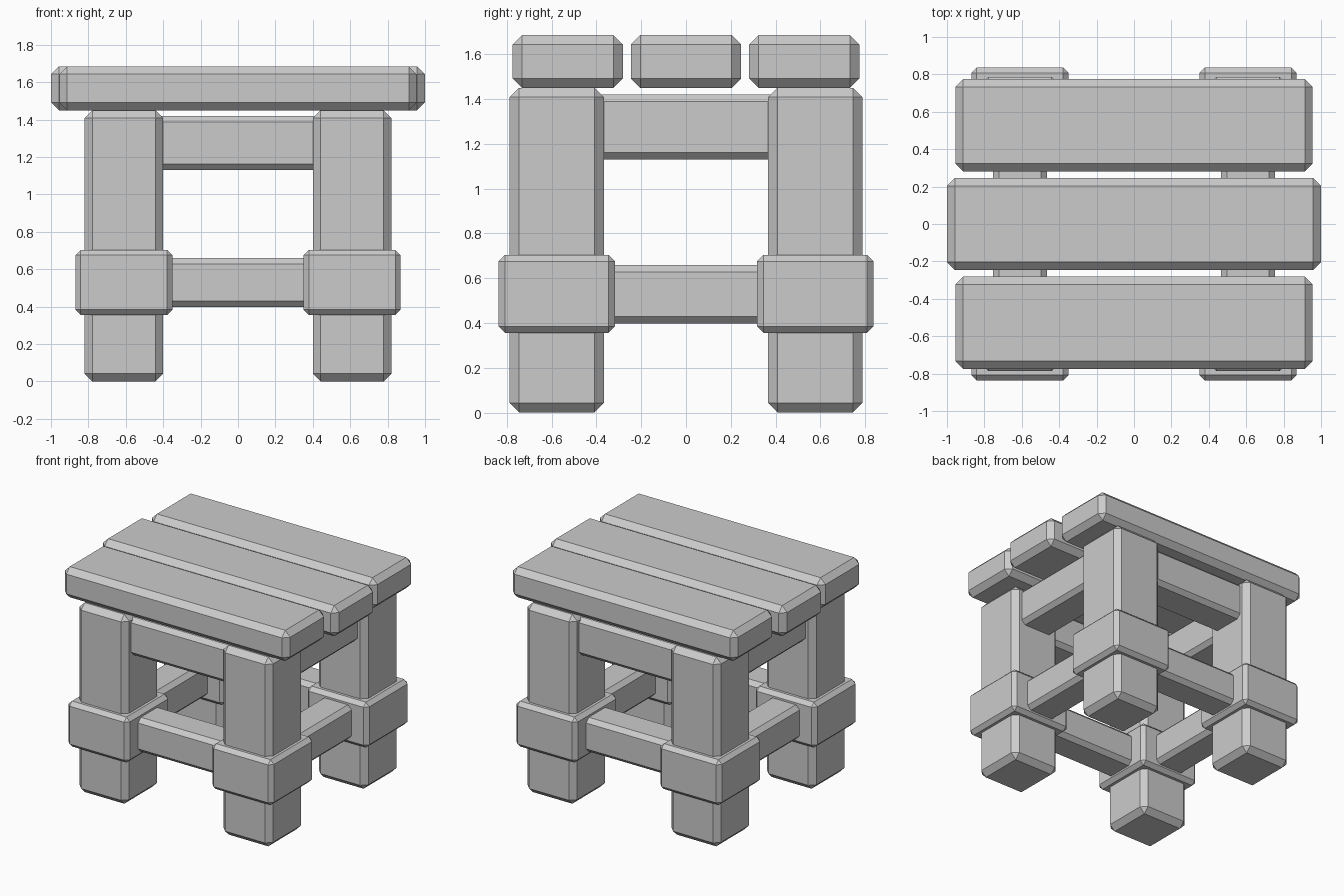
import bpy
import bmesh
from mathutils import Vector

if "Cube" in bpy.data.objects:
    bpy.data.objects.remove(bpy.data.objects["Cube"])

grey = bpy.data.materials.new("plain grey")
grey.diffuse_color = (0.6, 0.6, 0.6, 1)
grey.use_nodes = True
grey.node_tree.nodes["Principled BSDF"].inputs["Base Color"].default_value = grey.diffuse_color


def block(name, lo, hi, bevel):
    """Chamfered box between two corners."""
    lo, hi = Vector(lo), Vector(hi)
    size, mid = hi - lo, (lo + hi) / 2
    bm = bmesh.new()
    bmesh.ops.create_cube(bm, size=1)
    for v in bm.verts:
        v.co = Vector(a * b for a, b in zip(v.co, size))
    bmesh.ops.bevel(bm, geom=bm.edges[:], offset=bevel, segments=1,
                    affect='EDGES', profile=0.5)
    mesh = bpy.data.meshes.new(name)
    bm.to_mesh(mesh)
    bm.free()
    mesh.materials.append(grey)
    ob = bpy.data.objects.new(name, mesh)
    ob.location = mid
    bpy.context.collection.objects.link(ob)
    return ob


def centred(name, x, y, z0, z1, hx, hy, bevel):
    return block(name, (x - hx, y - hy, z0), (x + hx, y + hy, z1), bevel)


LX, LY = 0.61, 0.577   # leg centres

# Seat planks
centred("seat_plank_middle", 0, 0, 1.45, 1.685, 1.0, 0.246, 0.042)
for side, s in (("front", -1), ("back", 1)):
    centred("seat_plank_" + side, 0, s * 0.528, 1.45, 1.685, 0.955, 0.246, 0.042)

# Legs with collars
for fb, sy in (("front", -1), ("back", 1)):
    for lr, sx in (("left", -1), ("right", 1)):
        x, y = sx * LX, sy * LY
        centred(f"{fb}_{lr}_leg", x, y, 0, 1.45, 0.21, 0.21, 0.042)
        centred(f"{fb}_{lr}_collar", x, y, 0.356, 0.704, 0.26, 0.26, 0.029)

# Rails between the legs, upper and lower
for level, z0, z1, h in (("upper", 1.13, 1.42, 0.145), ("lower", 0.398, 0.66, 0.131)):
    for side, s in (("front", -1), ("back", 1)):
        centred(f"{level}_{side}_rail", 0, s * LY, z0, z1, LX, h, 0.032)
    for side, s in (("left", -1), ("right", 1)):
        centred(f"{level}_{side}_rail", s * LX, 0, z0, z1, h, LY, 0.032)
